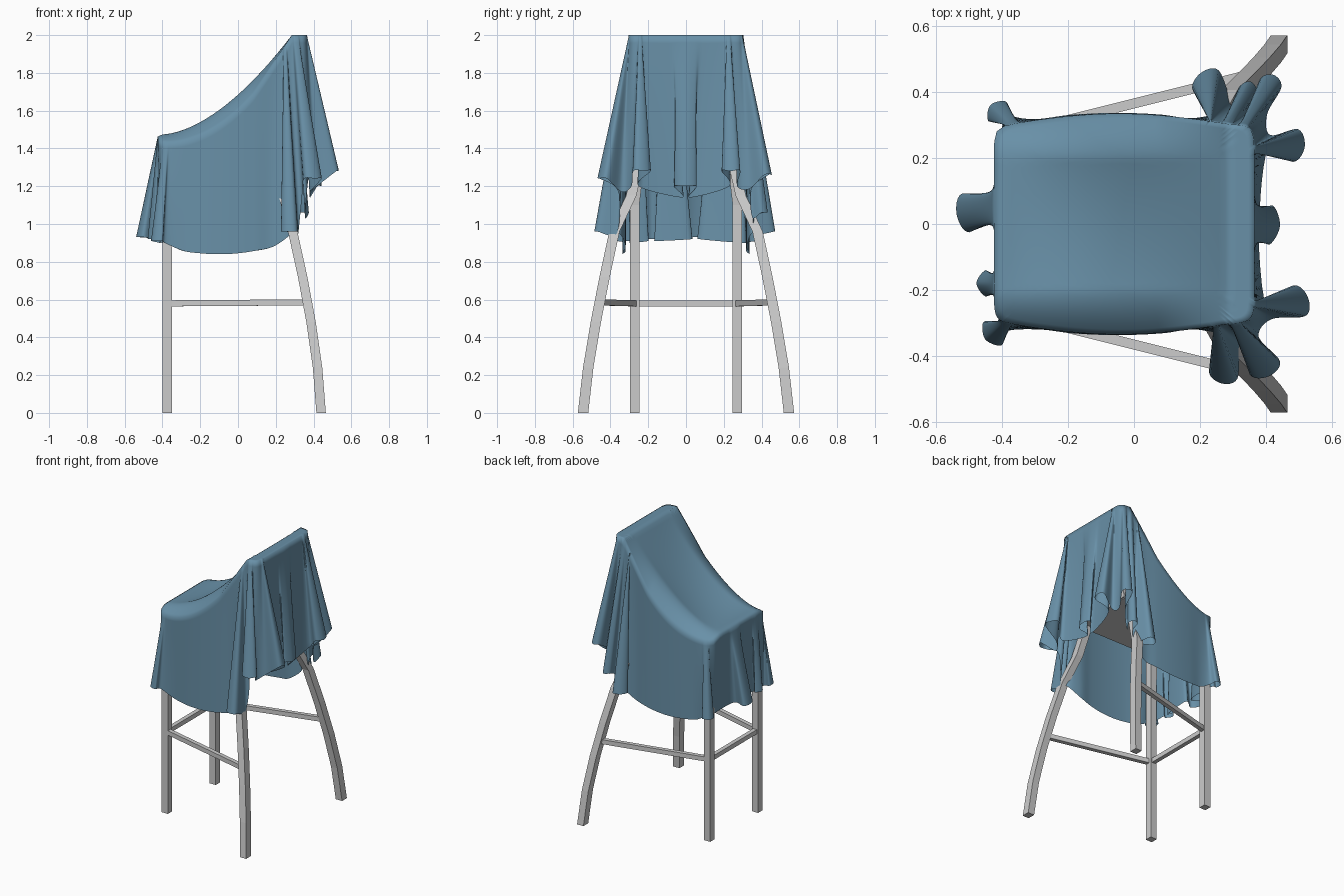
import bpy, bmesh, math
from mathutils import Vector

if "Cube" in bpy.data.objects:
    bpy.data.objects.remove(bpy.data.objects["Cube"])


def add_mesh(name, bm, smooth=False):
    bmesh.ops.recalc_face_normals(bm, faces=bm.faces)
    me = bpy.data.meshes.new(name)
    bm.to_mesh(me)
    bm.free()
    for p in me.polygons:
        p.use_smooth = smooth
    ob = bpy.data.objects.new(name, me)
    bpy.context.collection.objects.link(ob)
    return ob


def bar(name, path, w, h):
    """Sweep a rectangular section along a path of points."""
    pts = [Vector(p) for p in path]
    bm = bmesh.new()
    rings = []
    for i, p in enumerate(pts):
        d = (pts[min(i + 1, len(pts) - 1)] - pts[max(i - 1, 0)]).normalized()
        if abs(d.z) > 0.7:                       # upright: keep level cuts
            a, b = Vector((1, 0, 0)), Vector((0, 1, 0))
        else:
            a, b = d.cross(Vector((0, 0, 1))).normalized(), Vector((0, 0, 1))
        rings.append([bm.verts.new(p + a * w / 2 * s + b * h / 2 * t)
                      for s, t in ((-1, -1), (1, -1), (1, 1), (-1, 1))])
    for r, q in zip(rings, rings[1:]):
        for k in range(4):
            bm.faces.new((r[k], r[(k + 1) % 4], q[(k + 1) % 4], q[k]))
    bm.faces.new(rings[0])
    bm.faces.new(rings[-1])
    return add_mesh(name, bm)


def back_leg_point(z, s):
    """Back legs splay outwards in a gentle curve."""
    return (.44 - .16 * z ** 1.5, s * (.545 - .175 * z ** 1.3), z)


# Chair frame: legs, rungs and back posts
for s, side in ((-1, "near"), (1, "far")):
    bar("front_leg_" + side, [(-.375, s * .272, 0), (-.375, s * .272, 1.1), (-.35, s * .24, 1.37)], .05, .05)
    bar("back_leg_" + side, [back_leg_point(.24 * i, s) for i in range(5)]
        + [(.24, s * .29, 1.15), (.2, s * .24, 1.37)], .05, .055)
    bar("side_rung_" + side, [(-.375, s * .272, .58), back_leg_point(.585, s)], .03, .032)
    bar("back_post_" + side, [(.25, s * .2, 1.37), (.31, s * .22, 1.95)], .04, .04)
bar("front_rung", [(-.375, -.272, .58), (-.375, .272, .58)], .03, .032)

# Seat and back rest
bar("seat", [(-.38, 0, 1.395), (.26, 0, 1.395)], .52, .06)
bar("back_rest", [(.31, -.24, 1.87), (.31, .24, 1.87)], .03, .2)


# Cloth: height of the draped top, with a sag in the middle and falling sides
def height(x, y):
    u = (x + .4) / .685
    z = 1.475 + (.525 * min(u, 1) ** 1.7 if u > 0 else .5 * (x + .4))
    ay = abs(y)
    if ay > .2:
        return z - .045 * max(0, min(1, (.28 - x) / .2)) * ((ay - .2) / .1) ** 2
    sag = math.sin(math.pi * min(max(u, 0), 1))
    return z - .025 * sag * (1 - (ay / .2) ** 2)


CENTRE = Vector((-.03, 0, 0))


def rim_point(p):
    """Project a point outwards onto the rounded rectangle where the top ends."""
    d = p - CENTRE
    k = (abs(d.x / .395) ** 16 + abs(d.y / .303) ** 16) ** (-1 / 16)
    r = CENTRE + Vector((d.x, d.y, 0)) * k
    if abs(r.y) > .28 and -.38 < r.x < .29:           # bowed sides
        r.y += math.copysign(.032 * math.sin(math.pi * (r.x + .38) / .67), r.y)
    return r


rim, hem = [], []


def fold(bx, by, tx, ty, z, head=.05, spread=.02):
    """One hanging fold: a narrow neck at b widening to a round tip at t."""
    b, t = Vector((bx, by, 0)), Vector((tx, ty, 0))
    d = (t - b).normalized()
    n = Vector((-d.y, d.x, 0))
    for f, o, end in ((-1, .02, b), (-.5, head, t - d * .02), (0, 0, t + d * .008),
                      (.5, head, t - d * .02), (1, .02, b)):
        rim.append(b + n * spread * f)
        low = .01 + .25 * max(0, z - 1) if end is b else 0
        hem.append(end + n * o * (1 if f > 0 else -1) + Vector((0, 0, z - low)))


def side_panel(s):
    """Plain stretch hanging along one side."""
    for i in range(6):
        x = s * (.235 - .096 * i) - .055
        p = Vector((x, s * (.337 - .3 * (x + .05) ** 2), .84 + .5 * (x + .1) ** 2))
        rim.append(Vector((p.x, p.y, 0)))
        hem.append(p)


# Walk round the hem: near side, back, far side, front of seat
side_panel(-1)
fold(.30, -.36, .265, -.475, .96, .045)
fold(.36, -.35, .405, -.455, 1.24)
fold(.41, -.27, .52, -.225, 1.28)
fold(.38, .0, .435, -.005, 1.2, .06, .1)
fold(.41, .25, .51, .235, 1.28)
fold(.385, .34, .42, .445, 1.26, .035)
fold(.335, .355, .35, .425, 1.06, .03)
fold(.28, .36, .205, .45, .96)
side_panel(1)
fold(-.385, .315, -.43, .355, .91, .04)
fold(-.42, .05, -.53, .03, .93, .06, .08)
fold(-.42, -.18, -.47, -.18, .92, .04, .05)
fold(-.40, -.31, -.445, -.345, .91, .045)


def line_or_spline(pts, sub, curved):
    """Subdivide a closed loop, straight or as a smooth spline."""
    out, n = [], len(pts)
    for i in range(n):
        p0, p1, p2, p3 = (pts[(i + k) % n] for k in (-1, 0, 1, 2))
        for j in range(sub):
            t = j / sub
            out.append(.5 * (2 * p1 + (p2 - p0) * t + (2 * p0 - 5 * p1 + 4 * p2 - p3) * t * t
                             + (3 * p1 - p0 - 3 * p2 + p3) * t ** 3) if curved else p1.lerp(p2, t))
    return out


rim = [rim_point(p) for p in line_or_spline(rim, 6, False)]
hem = line_or_spline(hem, 6, True)
N, TOP, SKIRT = len(rim), 22, 20
bm = bmesh.new()
rows = []
for k in range(1, TOP + 1):                           # draped top
    pts = [CENTRE.lerp(r, k / TOP) for r in rim]
    rows.append([bm.verts.new((p.x, p.y, height(p.x, p.y))) for p in pts])
edge = [v.co.copy() for v in rows[-1]]
for k in range(1, SKIRT + 1):                         # hanging skirt
    rows.append([bm.verts.new(e.lerp(h, k / SKIRT)) for e, h in zip(edge, hem)])
pole = bm.verts.new((CENTRE.x, 0, height(CENTRE.x, 0)))
for i in range(N):
    j = (i + 1) % N
    bm.faces.new((pole, rows[0][i], rows[0][j]))
    for r, q in zip(rows, rows[1:]):
        bm.faces.new((r[i], q[i], q[j], r[j]))
cloth = add_mesh("cloth_cover", bm, smooth=True)
mat = bpy.data.materials.new("blue_cloth")
mat.diffuse_color = (.14, .28, .39, 1)
mat.use_nodes = True
mat.node_tree.nodes["Principled BSDF"].inputs["Base Color"].default_value = mat.diffuse_color
cloth.data.materials.append(mat)
